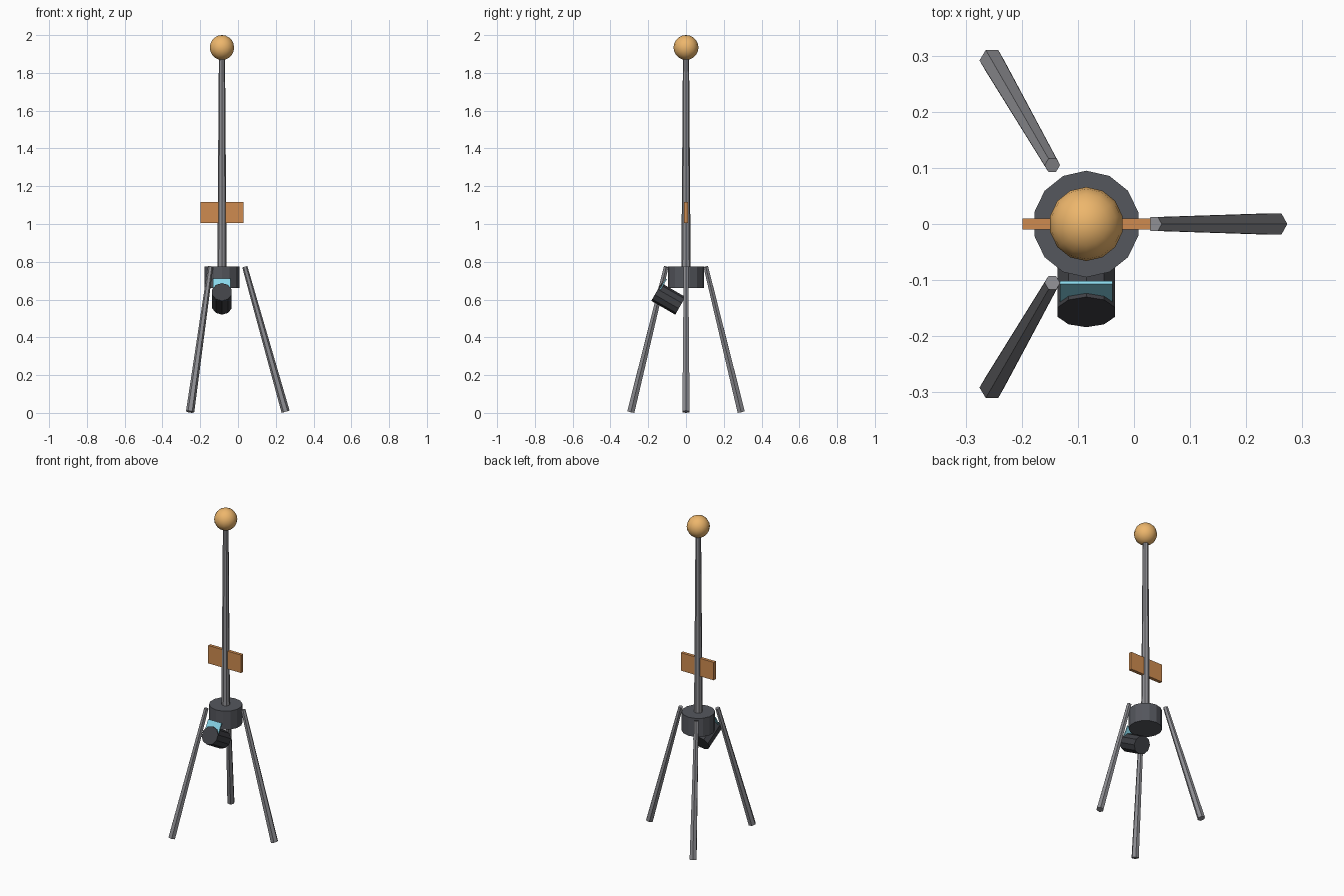
import bpy, math
from mathutils import Vector

if "Cube" in bpy.data.objects:
    bpy.data.objects.remove(bpy.data.objects["Cube"])

CX = -0.085  # axis of the stand


def material(name, rgb):
    m = bpy.data.materials.new(name)
    m.diffuse_color = (*rgb, 1)
    m.use_nodes = True
    m.node_tree.nodes["Principled BSDF"].inputs["Base Color"].default_value = m.diffuse_color
    return m


STEEL = material("steel", (0.27, 0.27, 0.29))
DARK = material("dark_metal", (0.09, 0.095, 0.11))
BLACK = material("black_metal", (0.05, 0.052, 0.06))
BRONZE = material("orange_panel", (0.62, 0.26, 0.08))
GOLD = material("amber", (0.85, 0.47, 0.15))
GLASS = material("blue_screen", (0.25, 0.68, 0.82))


def rod(name, a, b, r1, r2, sides, mat):
    """Tapered prism from point a to point b."""
    a, b = Vector(a), Vector(b)
    bpy.ops.mesh.primitive_cone_add(vertices=sides, radius1=r1, radius2=r2,
                                    depth=(b - a).length, location=(a + b) / 2)
    ob = bpy.context.object
    ob.name = name
    ob.rotation_euler = (b - a).to_track_quat('Z', 'Y').to_euler()
    ob.data.materials.append(mat)
    return ob


def box(name, loc, size, mat, tilt=0):
    bpy.ops.mesh.primitive_cube_add(size=1, location=loc, rotation=(tilt, 0, 0))
    ob = bpy.context.object
    ob.name = name
    ob.scale = size
    ob.data.materials.append(mat)
    return ob


# Tripod legs
for i in range(3):
    t = math.radians(120 * i)
    c, s = math.cos(t), math.sin(t)
    rod(f"leg_{i + 1}", (CX + 0.337 * c, 0.337 * s, 0.006),
        (CX + 0.121 * c, 0.121 * s, 0.774), 0.022, 0.014, 6, STEEL)

# Hub and mast
rod("hub", (CX, 0, 0.66), (CX, 0, 0.776), 0.095, 0.095, 14, DARK)
rod("mast", (CX, 0, 0.72), (CX, 0, 1.92), 0.025, 0.016, 8, STEEL)

# Cross panel on the mast
box("cross_panel", (CX, 0, 1.061), (0.228, 0.02, 0.112), BRONZE)

# Top ball
bpy.ops.mesh.primitive_uv_sphere_add(segments=14, ring_count=10, radius=0.066,
                                     location=(CX, 0, 1.934))
ball = bpy.context.object
ball.name = "top_ball"
ball.data.materials.append(GOLD)
bpy.ops.object.shade_smooth()

# Tilted motor with its small screen
rod("tilted_motor", (CX, -0.03, 0.567), (CX, -0.157, 0.64), 0.054, 0.054, 10, BLACK)
box("screen", (CX, -0.123, 0.677), (0.093, 0.007, 0.075), GLASS, math.radians(-30))
